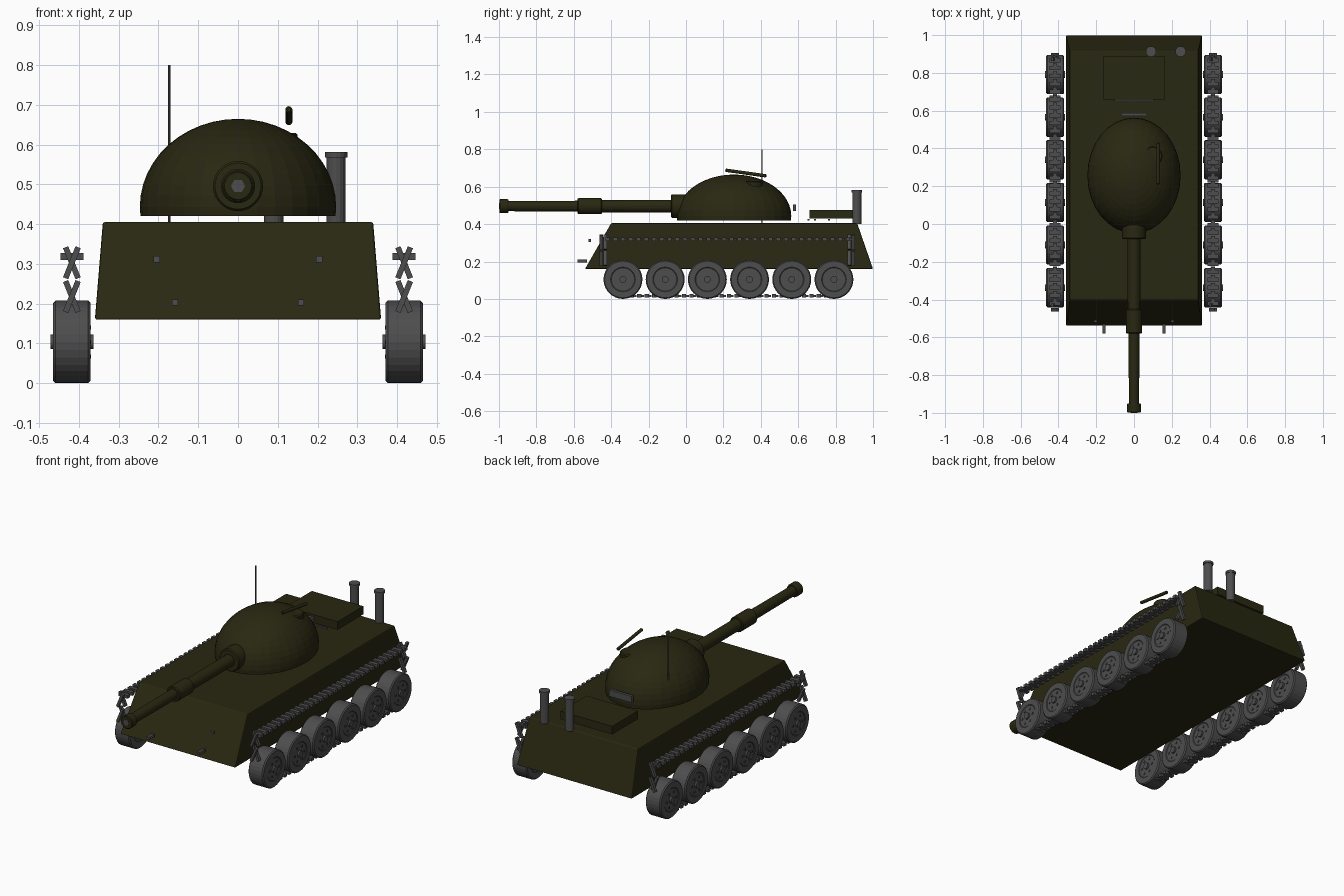
import bpy, bmesh, math
from mathutils import Matrix, Vector

if "Cube" in bpy.data.objects:
    bpy.data.objects.remove(bpy.data.objects["Cube"])


def material(name, rgb):
    m = bpy.data.materials.new(name)
    m.diffuse_color = (*rgb, 1)
    m.use_nodes = True
    m.node_tree.nodes["Principled BSDF"].inputs["Base Color"].default_value = m.diffuse_color
    return m


OLIVE = material("dark_olive_paint", (0.022, 0.021, 0.006))
STEEL = material("dark_grey_steel", (0.075, 0.075, 0.076))


def finish(bm, name, mat, loc=(0, 0, 0), rot=(0, 0, 0)):
    bmesh.ops.recalc_face_normals(bm, faces=bm.faces)
    me = bpy.data.meshes.new(name)
    bm.to_mesh(me)
    bm.free()
    me.materials.append(mat)
    return place(me, name, loc, rot)


def place(me, name, loc, rot=(0, 0, 0)):
    ob = bpy.data.objects.new(name, me)
    ob.location, ob.rotation_euler = loc, rot
    bpy.context.collection.objects.link(ob)
    return ob


def box(name, size, mat, loc, rot=(0, 0, 0)):
    bm = bmesh.new()
    bmesh.ops.create_cube(bm, size=1)
    bmesh.ops.scale(bm, vec=size, verts=bm.verts)
    return finish(bm, name, mat, loc, rot)


def lathe(bm, profile, axis, n=32):
    """Revolve (radius, position) points round an axis and cap the ends."""
    turn = Vector((0, 0, 1)).rotation_difference(Vector(axis)).to_matrix()
    rings = [[bm.verts.new(turn @ Vector((r * math.cos(a), r * math.sin(a), h)))
              for a in (2 * math.pi * i / n for i in range(n))] for r, h in profile]
    for lo, hi in zip(rings, rings[1:]):
        for i in range(n):
            j = (i + 1) % n
            bm.faces.new((lo[i], lo[j], hi[j], hi[i]))
    bm.faces.new(rings[0])
    bm.faces.new(rings[-1])


def turned(name, profile, axis, mat, loc, rot=(0, 0, 0), n=32):
    bm = bmesh.new()
    lathe(bm, profile, axis, n)
    return finish(bm, name, mat, loc, rot)


# Hull: tapered block with softened edges
bm = bmesh.new()
bmesh.ops.create_cube(bm, size=2)
for v in bm.verts:
    top = v.co.z > 0
    x = 0.34 if top else 0.36
    y = (0.915 if top else 1.0) if v.co.y > 0 else (-0.40 if top else -0.54)
    v.co = (x * v.co.x, y, 0.405 if top else 0.16)
bmesh.ops.bevel(bm, geom=bm.edges[:], offset=0.005, segments=2, profile=0.5, affect='EDGES')
finish(bm, "hull", OLIVE)

# Turret: squashed dome with a flat underside
bm = bmesh.new()
bmesh.ops.create_uvsphere(bm, u_segments=32, v_segments=24, radius=1)
bmesh.ops.scale(bm, vec=(0.247, 0.306, 0.222), verts=bm.verts)
cut = bmesh.ops.bisect_plane(bm, geom=bm.verts[:] + bm.edges[:] + bm.faces[:],
                             plane_co=(0, 0, -0.023), plane_no=(0, 0, -1), clear_outer=True)
bmesh.ops.holes_fill(bm, edges=[e for e in bm.edges if e.is_boundary], sides=0)
turret = finish(bm, "turret", OLIVE, (0, 0.257, 0.443))

# Gun barrel, mantlet, sleeve and bore
GUN_Z = 0.496
turned("gun_barrel", [(0.027, -0.99), (0.029, -0.55), (0.033, -0.45), (0.034, 0.0)],
       (0, 1, 0), OLIVE, (0, 0, GUN_Z), n=24)
turned("gun_mantlet", [(0.058, -0.08), (0.063, -0.074), (0.063, -0.02), (0.058, 0.03)],
       (0, 1, 0), OLIVE, (0, 0, GUN_Z))
turned("barrel_sleeve", [(0.039, -0.58), (0.043, -0.575), (0.043, -0.455), (0.039, -0.45)],
       (0, 1, 0), OLIVE, (0, 0, GUN_Z), n=24)
turned("muzzle", [(0.034, -0.998), (0.037, -0.994), (0.037, -0.956), (0.034, -0.95)],
       (0, 1, 0), OLIVE, (0, 0, GUN_Z), n=24)
turned("bore", [(0.018, -1.0), (0.018, -0.98)], (0, 1, 0), STEEL, (0, 0, GUN_Z), n=6)

# Turret fittings
turned("hatch", [(0.048, -0.03), (0.05, 0.012), (0.045, 0.018)], (0, 0, 1), OLIVE,
       (0.10, 0.36, 0.612))
turned("roof_gun", [(0.005, -0.111), (0.009, -0.107), (0.009, 0.107), (0.005, 0.111)],
       (0, 1, 0), OLIVE, (0.128, 0.32, 0.673), (math.radians(-8), 0, 0), n=12)
turned("antenna", [(0.003, 0), (0.003, 0.4)], (0, 0, 1), STEEL, (-0.173, 0.406, 0.4), n=8)
box("turret_rear_plate", (0.14, 0.016, 0.036), STEEL, (0, 0.579, 0.487))

# Engine deck with vent slats below it
box("engine_deck", (0.322, 0.23, 0.046), OLIVE, (0, 0.775, 0.453))
for y in (0.655, 0.69, 0.765):
    box("vent_slat", (0.205, 0.01, 0.008), STEEL, (0, y, 0.424))

# Exhaust stacks
for x in (0.09, 0.247):
    turned("exhaust", [(0.024, 0.40), (0.024, 0.568), (0.028, 0.568), (0.028, 0.581)],
           (0, 0, 1), STEEL, (x, 0.913, 0), n=16)

# Running gear meshes, shared by every copy
bm = bmesh.new()
lathe(bm, [(0.018, -0.054), (0.018, -0.044), (0.062, -0.044), (0.066, -0.047),
           (0.098, -0.047), (0.104, -0.041), (0.104, 0.041), (0.098, 0.047),
           (0.066, 0.047), (0.062, 0.044), (0.018, 0.044), (0.018, 0.054)], (1, 0, 0))
for k in range(6):
    a = math.pi * k / 3
    spot = Matrix.Translation((0, 0.042 * math.cos(a), 0.042 * math.sin(a)))
    bmesh.ops.create_cube(bm, size=1, matrix=spot @ Matrix.Diagonal((0.096, 0.01, 0.01, 1)))
wheel = finish(bm, "road_wheel", STEEL, (0.418, -0.337, 0.104)).data

bm = bmesh.new()
bmesh.ops.create_cube(bm, size=1, matrix=Matrix.Diagonal((0.058, 0.022, 0.018, 1)))
bmesh.ops.create_cube(bm, size=1, matrix=Matrix.Translation((0, 0.015, 0))
                      @ Matrix.Diagonal((0.02, 0.02, 0.01, 1)))
link = finish(bm, "track_link", STEEL, (0.418, -0.42, 0.319)).data

for s in (-1, 1):
    x = 0.418 * s
    for i in range(6):
        if s < 0 or i > 0:
            place(wheel, "road_wheel", (x, -0.337 + 0.2256 * i, 0.104))
    # Upper and lower track runs
    for i in range(32):
        if s < 0 or i > 0:
            place(link, "track_link", (x, -0.42 + 0.0415 * i, 0.319))
    for i in range(27):
        place(link, "track_link", (x, -0.29 + 0.04 * i, 0.016))
    # Crossed links at both track ends
    for y, d in ((-0.453, 0.022), (0.895, -0.022)):
        for z in (0.303, 0.218):
            for k in (0, 1):
                box("end_link", (0.014, 0.018, 0.084), STEEL, (x, y + d * k, z),
                    (0, math.radians(22 - 44 * k), 0))
    # Front lamps and tow hooks
    box("front_lamp", (0.016, 0.014, 0.016), STEEL, (0.204 * s, -0.515, 0.312))
    box("tow_hook", (0.015, 0.05, 0.015), STEEL, (0.159 * s, -0.555, 0.203))
